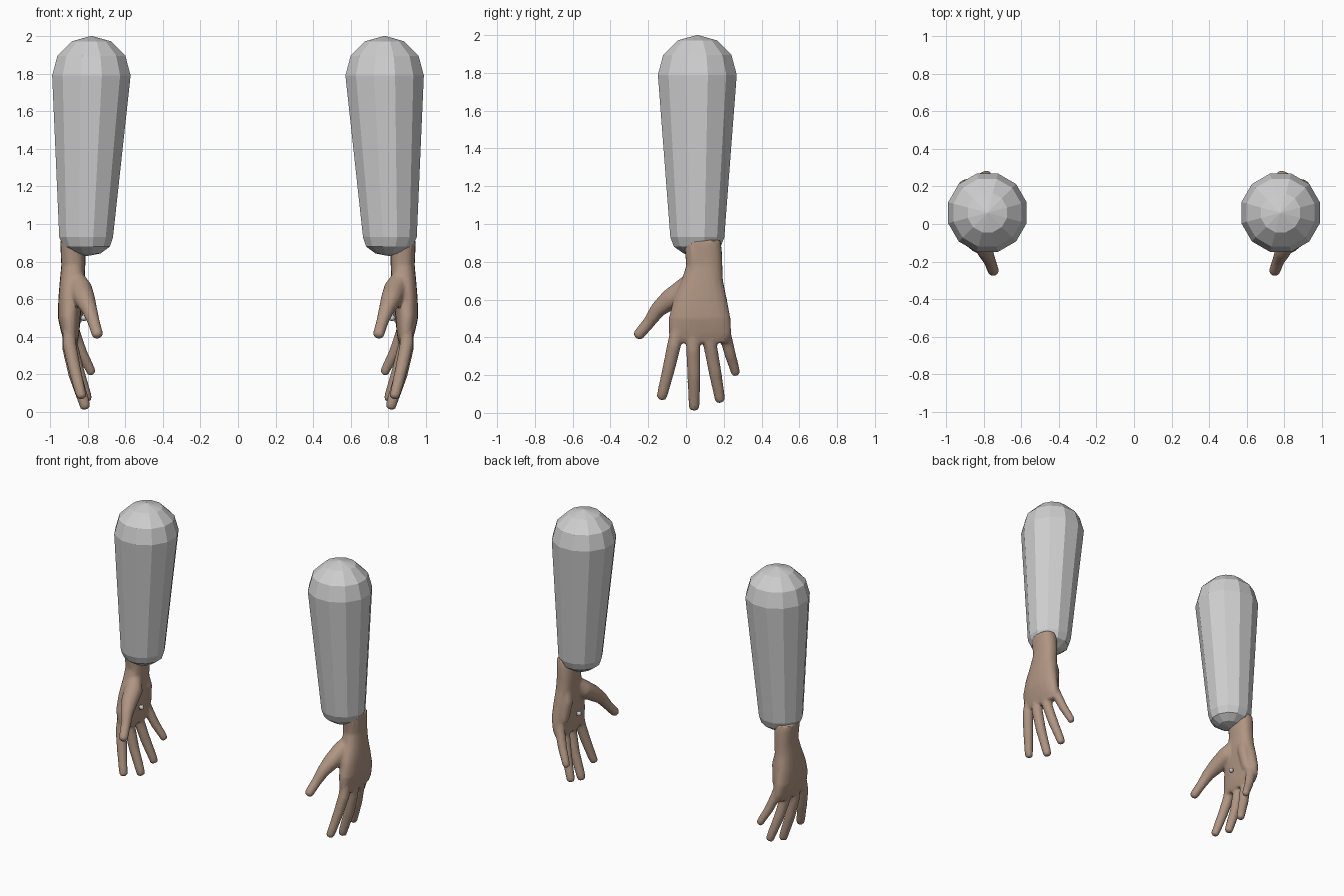
import bpy, bmesh, math
from mathutils import Vector

if "Cube" in bpy.data.objects:
    bpy.data.objects.remove(bpy.data.objects["Cube"])


def material(name, rgb):
    m = bpy.data.materials.new(name)
    m.diffuse_color = (*rgb, 1)
    m.use_nodes = True
    m.node_tree.nodes["Principled BSDF"].inputs["Base Color"].default_value = m.diffuse_color
    return m


SLEEVE = material("light grey", (0.62, 0.62, 0.62))
SKIN = material("warm brown skin", (0.43, 0.30, 0.225))


def loft(bm, rings, sides, phase=0.0, power=1.0, upright=False):
    """Skin elliptical rings (x, y, z, thickness, width) along a path, with end caps."""
    pts = [Vector(r[:3]) for r in rings]
    loops = []
    for i, r in enumerate(rings):
        t = (pts[min(i + 1, len(pts) - 1)] - pts[max(i - 1, 0)]).normalized()
        if upright:
            t = Vector((0, 0, -1))
        v = t.cross(Vector((1, 0, 0))).normalized()
        u = v.cross(t)
        loop = []
        for k in range(sides):
            a = phase + 2 * math.pi * k / sides
            c, s = math.cos(a), math.sin(a)
            c = math.copysign(abs(c) ** power, c)
            s = math.copysign(abs(s) ** power, s)
            loop.append(bm.verts.new(pts[i] + u * c * r[3] + v * s * r[4]))
        loops.append(loop)
    for a, b in zip(loops, loops[1:]):
        for k in range(sides):
            n = (k + 1) % sides
            bm.faces.new((a[k], a[n], b[n], b[k]))
    bm.faces.new(loops[0][::-1])
    bm.faces.new(loops[-1])


def finish(bm, name, mat):
    bmesh.ops.recalc_face_normals(bm, faces=bm.faces)
    me = bpy.data.meshes.new(name)
    bm.to_mesh(me)
    bm.free()
    me.materials.append(mat)
    ob = bpy.data.objects.new(name, me)
    bpy.context.collection.objects.link(ob)
    return ob


def digit(bm, joints):
    """Finger from (x, y, z, radius) joints, with a rounded tip."""
    rings = [(x, y, z, r, r) for x, y, z, r in joints]
    a, b = Vector(joints[-2][:3]), Vector(joints[-1][:3])
    d, r = (b - a).normalized(), joints[-1][3]
    for k in (0.55, 0.85, 1.0):
        q = r * math.sqrt(1 - k * k) + 0.003
        rings.append((*(b + d * r * k), q, q))
    loft(bm, rings, 12)


# Sleeve: tapered capsule with twelve flat sides
def make_sleeve():
    bm = bmesh.new()
    rings = []
    for deg in (89, 60, 30, 0):
        a = math.radians(deg)
        r = 0.216 * math.cos(a)
        rings.append((0.78, 0.06, 1.79 + 0.21 * math.sin(a), r, r))
    for deg in (0, 30, 60, 89):
        a = math.radians(deg)
        r = 0.148 * math.cos(a)
        rings.append((0.808 - 0.006 * math.sin(a), 0.06, 0.93 - 0.10 * math.sin(a), r, r))
    loft(bm, rings, 12, math.radians(15), upright=True)
    return finish(bm, "sleeve_right", SLEEVE)


# Hand: palm, thumb and fingers blended into one skin
def make_hand():
    bm = bmesh.new()
    loft(bm, [(0.880, 0.085, 0.915, 0.066, 0.098),
              (0.878, 0.092, 0.86, 0.066, 0.098),
              (0.876, 0.097, 0.78, 0.064, 0.096),
              (0.882, 0.086, 0.70, 0.066, 0.110),
              (0.892, 0.075, 0.60, 0.064, 0.142),
              (0.898, 0.072, 0.50, 0.060, 0.164),
              (0.892, 0.075, 0.42, 0.048, 0.166),
              (0.888, 0.075, 0.37, 0.034, 0.150)], 20, power=0.85, upright=True)
    # thumb with its fleshy base
    digit(bm, [(0.865, 0.05, 0.72, 0.045), (0.835, -0.01, 0.65, 0.062),
               (0.815, -0.085, 0.60, 0.056), (0.79, -0.15, 0.545, 0.042),
               (0.768, -0.195, 0.48, 0.033), (0.75, -0.245, 0.42, 0.031)])
    # fleshy heel below the little finger
    digit(bm, [(0.865, 0.14, 0.72, 0.035), (0.852, 0.155, 0.62, 0.042),
               (0.865, 0.175, 0.50, 0.038)])
    # index, middle, ring and little finger
    digit(bm, [(0.898, -0.04, 0.46, 0.036), (0.897, -0.063, 0.36, 0.037),
               (0.872, -0.09, 0.24, 0.034), (0.84, -0.122, 0.11, 0.029),
               (0.835, -0.126, 0.095, 0.028)])
    digit(bm, [(0.900, 0.035, 0.46, 0.036), (0.898, 0.038, 0.34, 0.038),
               (0.868, 0.042, 0.20, 0.035), (0.82, 0.043, 0.055, 0.030),
               (0.816, 0.043, 0.04, 0.029)])
    digit(bm, [(0.898, 0.11, 0.46, 0.036), (0.888, 0.128, 0.36, 0.036),
               (0.852, 0.153, 0.22, 0.034), (0.81, 0.176, 0.095, 0.029),
               (0.806, 0.178, 0.08, 0.028)])
    digit(bm, [(0.888, 0.18, 0.50, 0.036), (0.872, 0.205, 0.42, 0.034),
               (0.830, 0.234, 0.31, 0.030), (0.788, 0.258, 0.23, 0.026),
               (0.784, 0.260, 0.22, 0.025)])
    ob = finish(bm, "hand_right", SKIN)
    remesh = ob.modifiers.new("blend", 'REMESH')
    remesh.mode = 'VOXEL'
    remesh.voxel_size = 0.009
    smooth = ob.modifiers.new("soften", 'SMOOTH')
    smooth.factor, smooth.iterations = 0.5, 4
    thin = ob.modifiers.new("facet", 'DECIMATE')
    thin.ratio = 0.2
    # bake the blended skin
    dg = bpy.context.evaluated_depsgraph_get()
    me = bpy.data.meshes.new_from_object(ob.evaluated_get(dg))
    ob.modifiers.clear()
    ob.data = me
    me.materials.clear()
    me.materials.append(SKIN)
    bpy.context.view_layer.objects.active = ob
    ob.select_set(True)
    bpy.ops.object.shade_smooth_by_angle(angle=math.radians(35))
    ob.select_set(False)
    return ob


# Small ball at the centre of the palm
def make_ball():
    bm = bmesh.new()
    bmesh.ops.create_uvsphere(bm, u_segments=12, v_segments=8, radius=0.017)
    bmesh.ops.translate(bm, verts=bm.verts, vec=(0.82, 0.06, 0.50))
    return finish(bm, "palm_ball_right", SLEEVE)


# Mirror every part to the left arm
for part in (make_sleeve(), make_hand(), make_ball()):
    twin = part.copy()
    twin.data = part.data.copy()
    twin.name = part.name.replace("right", "left")
    bm = bmesh.new()
    bm.from_mesh(twin.data)
    for v in bm.verts:
        v.co.x = -v.co.x
    bmesh.ops.reverse_faces(bm, faces=bm.faces)
    bm.to_mesh(twin.data)
    bm.free()
    bpy.context.collection.objects.link(twin)
